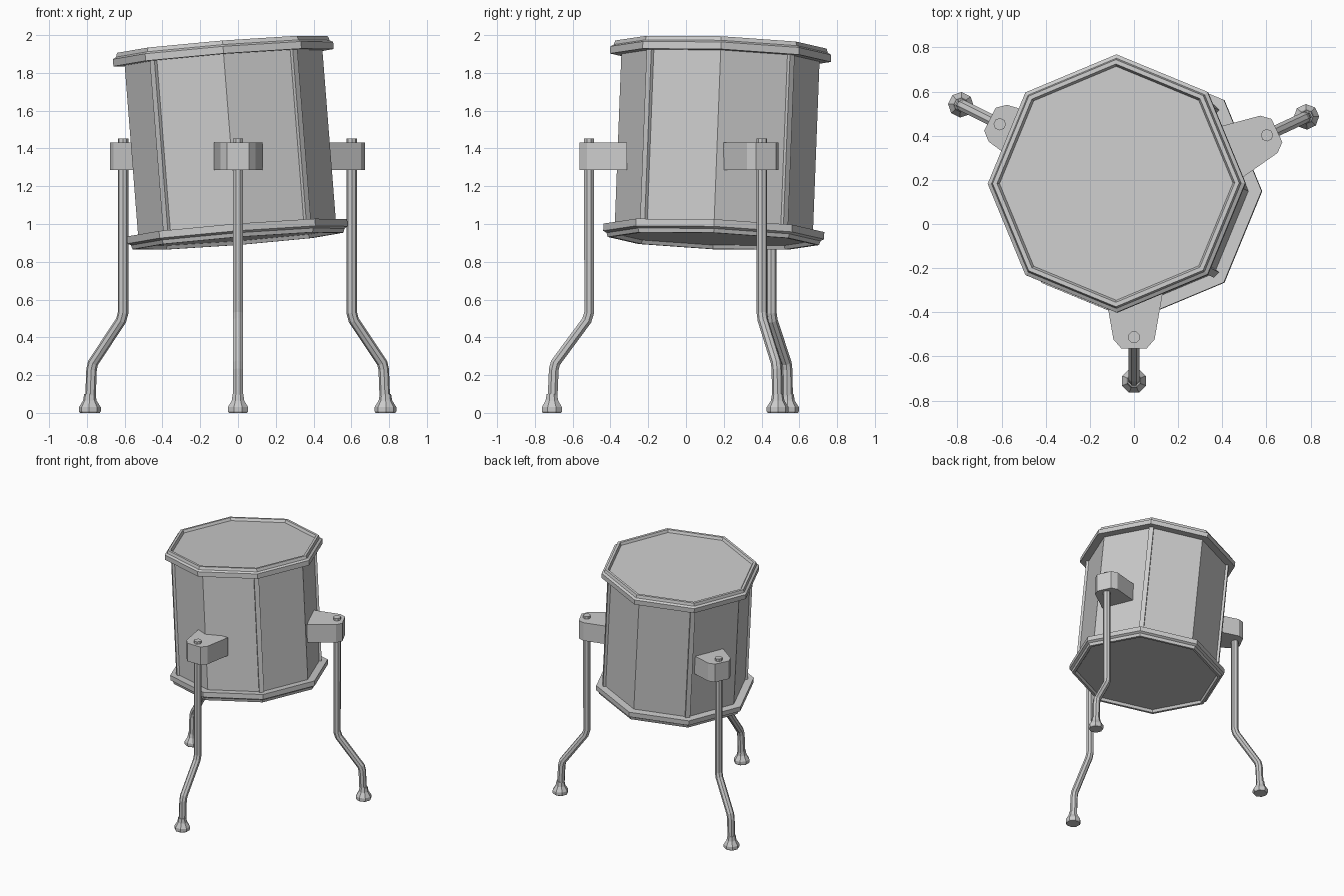
import bpy, bmesh, math
from mathutils import Vector, Matrix

if "Cube" in bpy.data.objects:
    bpy.data.objects.remove(bpy.data.objects["Cube"])


def make(name, bm, mat=Matrix()):
    bmesh.ops.recalc_face_normals(bm, faces=bm.faces)
    me = bpy.data.meshes.new(name)
    bm.to_mesh(me)
    bm.free()
    me.transform(mat)
    ob = bpy.data.objects.new(name, me)
    bpy.context.collection.objects.link(ob)
    return ob


def skin(name, rings, mat=Matrix()):
    # bridge a list of equal-length vertex rings, cap both ends
    bm = bmesh.new()
    vs = [[bm.verts.new(p) for p in r] for r in rings]
    n = len(vs[0])
    for a, b in zip(vs, vs[1:]):
        for i in range(n):
            j = (i + 1) % n
            bm.faces.new((a[i], a[j], b[j], b[i]))
    bm.faces.new(vs[0][::-1])
    bm.faces.new(vs[-1])
    return make(name, bm, mat)


def ring(r, z, n=8, c=(0, 0), off=0.0):
    return [(c[0] + r * math.cos(off + 2 * math.pi * i / n),
             c[1] + r * math.sin(off + 2 * math.pi * i / n), z) for i in range(n)]


# tilted drum frame, local z runs along the drum axis
bottom, top = Vector((0.0, 0.145, 0.91)), Vector((-0.082, 0.185, 1.95))
axis = (top - bottom).normalized()
H = (top - bottom).length
xa = (Vector((1, 0, 0)) - axis * axis.x).normalized()
ya = axis.cross(xa)
drum = Matrix((xa, ya, axis)).transposed().to_4x4()
drum.translation = bottom

# octagonal shell
skin("drum_shell", [ring(0.525, 0.04), ring(0.525, H - 0.04)], drum)

# narrow seam strips on alternate corners
for k in range(4):
    bm = bmesh.new()
    bmesh.ops.create_cube(bm, size=1)
    m = (drum @ Matrix.Rotation(math.pi / 4 + k * math.pi / 2, 4, 'Z')
         @ Matrix.Translation((0.522, 0, H / 2)) @ Matrix.Diagonal((0.03, 0.035, H - 0.1, 1)))
    make(f"seam_strip_{k + 1}", bm, m)

# hoops with recessed drum heads: (radius, depth from the outer end)
hoop = [(0.51, 0.07), (0.585, 0.07), (0.585, 0.032), (0.567, 0.022), (0.56, 0.0), (0.54, 0.0), (0.53, 0.02)]
skin("top_hoop_and_head", [ring(r, H - d) for r, d in hoop], drum)
skin("bottom_hoop_and_head", [ring(r, d) for r, d in hoop], drum)

# legs: pole position and outward heading
legs = {"front": ((0.0, -0.513), -90), "right": ((0.602, 0.402), 25), "left": ((-0.608, 0.452), 153.5)}
block = [(-0.20, -0.13), (0.01, -0.093), (0.05, -0.058), (0.05, 0.058), (0.01, 0.093), (-0.20, 0.13)]
# bent pole in the local x-z plane: (x, z)
path = [(0, 1.452), (0, 0.53), (0.012, 0.49), (0.178, 0.265), (0.187, 0.23), (0.195, 0.04)]
foot = [(0.03, 0.10), (0.036, 0.065), (0.058, 0.03), (0.058, 0.008), (0.052, 0.0)]

for side, (pos, deg) in legs.items():
    m = Matrix.Translation((*pos, 0)) @ Matrix.Rotation(math.radians(deg), 4, 'Z')
    # tapered bracket block
    skin(side + "_bracket", [[(x, y, z) for x, y in block] for z in (1.287, 1.432)], m)
    # octagonal bent tube
    pts = [Vector((x, 0, z)) for x, z in path]
    rings = []
    for i, p in enumerate(pts):
        t = (pts[min(i + 1, len(pts) - 1)] - p).normalized() + (p - pts[max(i - 1, 0)]).normalized()
        t.normalize()
        u = Vector((0, 1, 0))
        v = t.cross(u)
        rings.append([p + 0.028 * (math.cos(a) * u + math.sin(a) * v)
                      for a in (math.pi / 8 + math.pi / 4 * k for k in range(8))])
    skin(side + "_leg", rings, m)
    # flared foot
    skin(side + "_foot", [ring(r, z, 8, (0.197, 0), math.pi / 8) for r, z in foot], m)
